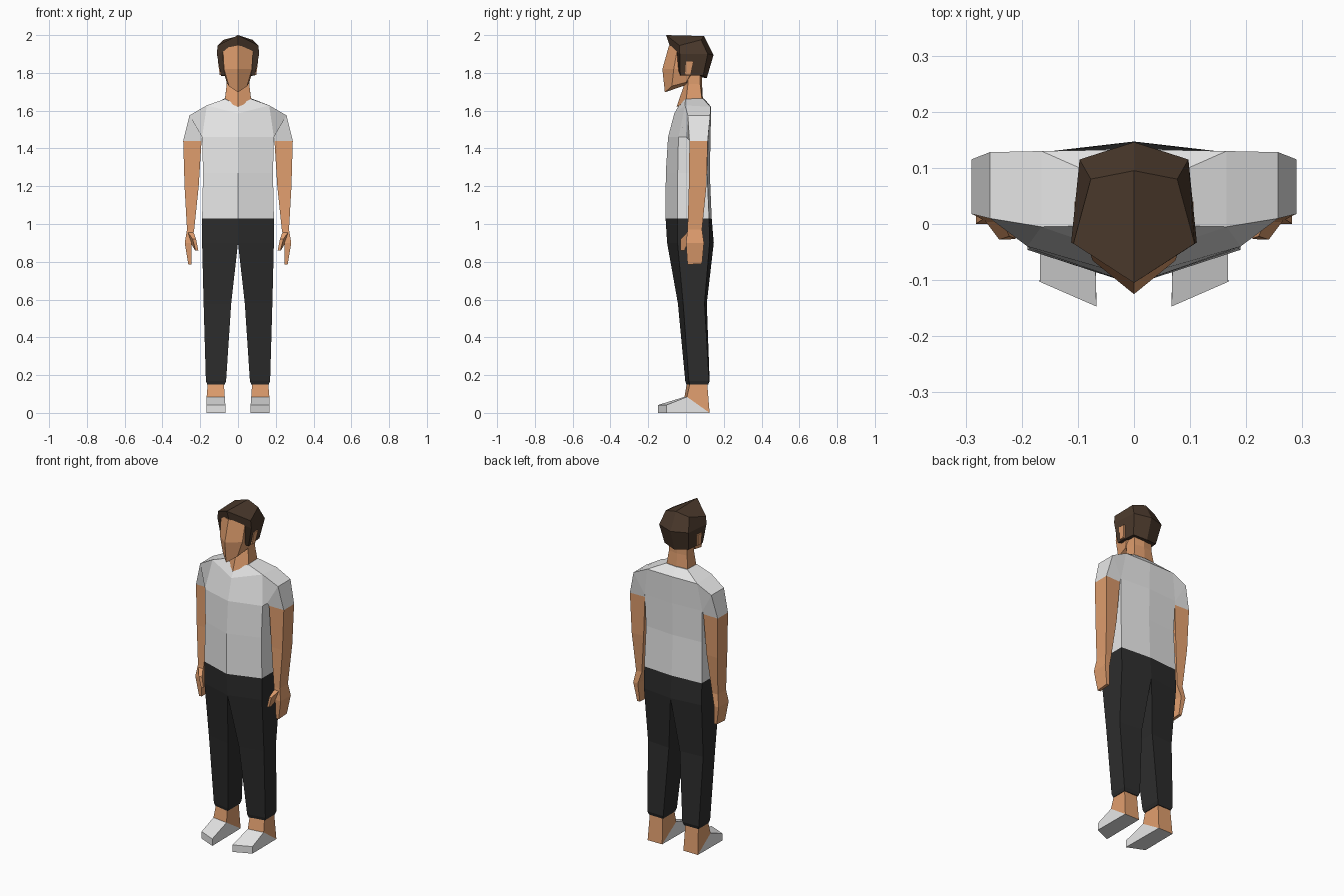
import bpy, bmesh


def material(name, rgb):
    m = bpy.data.materials.new(name)
    m.diffuse_color = (*rgb, 1)
    return m


WHITE = material("light_cloth", (0.8, 0.8, 0.8))
SKIN = material("skin", (0.74, 0.34, 0.155))
BLACK = material("dark_cloth", (0.026, 0.026, 0.026))
BROWN = material("brown_hair", (0.07, 0.041, 0.025))


def loft(name, rings, mat, halves=False, pair=False, caps=(True, True)):
    """Skin rings of points. halves: each ring is the +x half of a symmetric
    outline. pair: mirror the finished part to the other side."""
    if halves:
        rings = [r + [(-x, y, z) for x, y, z in reversed(r[1:-1])] for r in rings]
    bm = bmesh.new()
    vs = [[bm.verts.new(p) for p in r] for r in rings]
    n = len(rings[0])
    for a, b in zip(vs, vs[1:]):
        for i in range(n):
            j = (i + 1) % n
            bm.faces.new((a[i], a[j], b[j], b[i]))
    for ring, use in ((vs[0], caps[0]), (vs[-1], caps[1])):
        if use and halves:          # split along the centre ridge
            h = n // 2
            bm.faces.new(ring[:h + 1])
            bm.faces.new(ring[h:] + ring[:1])
        elif use:
            bm.faces.new(ring)
    bmesh.ops.recalc_face_normals(bm, faces=bm.faces)
    # drop inner walls lying on the mirror plane
    inner = [f for f in bm.faces if all(abs(v.co.x) < 1e-4 for v in f.verts)]
    bmesh.ops.delete(bm, geom=inner, context='FACES')
    me = bpy.data.meshes.new(name)
    bm.to_mesh(me)
    bm.free()
    me.materials.append(mat)
    ob = bpy.data.objects.new(name, me)
    bpy.context.collection.objects.link(ob)
    if pair:
        mod = ob.modifiers.new("mirror", 'MIRROR')
        mod.use_clip = True
    return ob


def band(z, x0, x1, front_in, front_out, back_out, back_in):
    """Level four-point ring: inner front, outer front, outer back, inner back."""
    return [(x0, front_in, z), (x1, front_out, z), (x1, back_out, z), (x0, back_in, z)]


# shirt body
chest_front, chest_back = (0.19, -0.04, 1.46), (0.19, 0.118, 1.46)
yoke_front, yoke_back = (0.165, -0.005, 1.628), (0.165, 0.13, 1.62)
loft("shirt_body", [
    [(0, -0.108, 1.03), (0.19, -0.046, 1.03), (0.19, 0.122, 1.03), (0, 0.136, 1.03)],
    [(0, -0.107, 1.27), (0.185, -0.044, 1.27), (0.185, 0.112, 1.27), (0, 0.126, 1.27)],
    [(0, -0.095, 1.46), chest_front, chest_back, (0, 0.13, 1.46)],
    [(0, -0.062, 1.585), yoke_front, yoke_back, (0, 0.133, 1.62)],
    [(0, -0.037, 1.63), (0.07, -0.003, 1.662), (0.07, 0.088, 1.665), (0, 0.095, 1.665)],
], WHITE, halves=True, caps=(False, True))

# sleeves and arms
cuff = [(0.29, 0.018, 1.44), (0.29, 0.115, 1.44), (0.193, 0.112, 1.44), (0.193, 0.018, 1.44)]
loft("sleeve", [
    [yoke_front, yoke_back, chest_back, chest_front],
    [(0.257, 0.01, 1.575), (0.257, 0.128, 1.575), (0.191, 0.118, 1.46), (0.191, 0.002, 1.46)],
    cuff,
], WHITE, pair=True, caps=(False, True))
loft("arm", [
    cuff,
    [(0.283, 0.015, 1.2), (0.283, 0.108, 1.2), (0.208, 0.103, 1.2), (0.208, 0.018, 1.2)],
    [(0.27, 0.008, 0.97), (0.27, 0.085, 0.97), (0.232, 0.085, 0.97), (0.232, 0.008, 0.97)],
    [(0.282, 0.0, 0.9), (0.282, 0.095, 0.9), (0.252, 0.095, 0.9), (0.245, 0.0, 0.9)],
    [(0.263, 0.008, 0.785), (0.263, 0.085, 0.79), (0.245, 0.085, 0.79), (0.245, 0.008, 0.785)],
], SKIN, pair=True)
loft("thumb", [
    [(0.265, 0.005, 0.955), (0.265, 0.035, 0.95), (0.235, 0.035, 0.92), (0.235, 0.005, 0.955)],
    [(0.24, -0.028, 0.92), (0.245, 0.005, 0.89), (0.225, 0.005, 0.89), (0.222, -0.022, 0.92)],
    [(0.225, -0.028, 0.86), (0.227, -0.008, 0.86), (0.212, -0.008, 0.86), (0.21, -0.026, 0.86)],
], SKIN, pair=True)

# trousers, joined down to the crotch
loft("trouser_leg", [
    band(1.03, 0, 0.19, -0.108, -0.046, 0.122, 0.136),
    band(0.9, 0, 0.19, -0.1, -0.045, 0.125, 0.147),
    band(0.58, 0.036, 0.182, -0.043, -0.015, 0.098, 0.11),
    band(0.17, 0.063, 0.17, -0.004, 0.015, 0.122, 0.125),
    band(0.15, 0.07, 0.163, 0.002, 0.02, 0.116, 0.118),
], BLACK, pair=True, caps=(False, True))

# bare heels and shoes
instep = [(0.07, -0.008, 0.085), (0.166, 0.005, 0.085), (0.166, 0.125, 0), (0.07, 0.125, 0)]
loft("ankle", [band(0.16, 0.075, 0.16, 0.005, 0.022, 0.112, 0.112), instep],
     SKIN, pair=True, caps=(True, False))
loft("shoe", [
    instep,
    [(0.067, -0.147, 0.042), (0.168, -0.103, 0.042), (0.168, -0.103, 0), (0.067, -0.147, 0)],
], WHITE, pair=True, caps=(False, True))

# neck and head
loft("neck", [
    [(0, -0.05, 1.62), (0.07, 0.0, 1.65), (0.07, 0.085, 1.655), (0, 0.09, 1.65)],
    [(0, -0.012, 1.73), (0.06, 0.01, 1.74), (0.06, 0.075, 1.74), (0, 0.085, 1.74)],
    [(0, -0.012, 1.8), (0.06, 0.01, 1.8), (0.06, 0.075, 1.8), (0, 0.085, 1.8)],
], SKIN, halves=True)
loft("head", [
    [(0, -0.112, 1.697), (0.048, -0.075, 1.73), (0.06, 0.0, 1.75), (0, 0.04, 1.75)],
    [(0, -0.125, 1.82), (0.074, -0.065, 1.82), (0.08, 0.04, 1.82), (0, 0.07, 1.82)],
    [(0, -0.09, 1.945), (0.08, -0.045, 1.93), (0.08, 0.05, 1.93), (0, 0.08, 1.93)],
], SKIN, halves=True)
loft("ear", [
    [(0.08, -0.005, 1.79), (0.097, -0.005, 1.79), (0.097, 0.025, 1.79), (0.08, 0.025, 1.79)],
    [(0.08, 0.0, 1.86), (0.106, 0.0, 1.86), (0.106, 0.04, 1.86), (0.08, 0.04, 1.86)],
], SKIN, pair=True)

# hair cap, its front tucked inside the face
loft("hair", [
    [(0, -0.105, 2.0), (0.108, -0.035, 1.945), (0.077, 0.08, 1.975), (0, 0.095, 1.995)],
    [(0, -0.085, 1.94), (0.112, -0.033, 1.9), (0.097, 0.115, 1.9), (0, 0.146, 1.895)],
    [(0, -0.01, 1.79), (0.09, -0.03, 1.785), (0.078, 0.09, 1.785), (0, 0.11, 1.773)],
], BROWN, halves=True)
